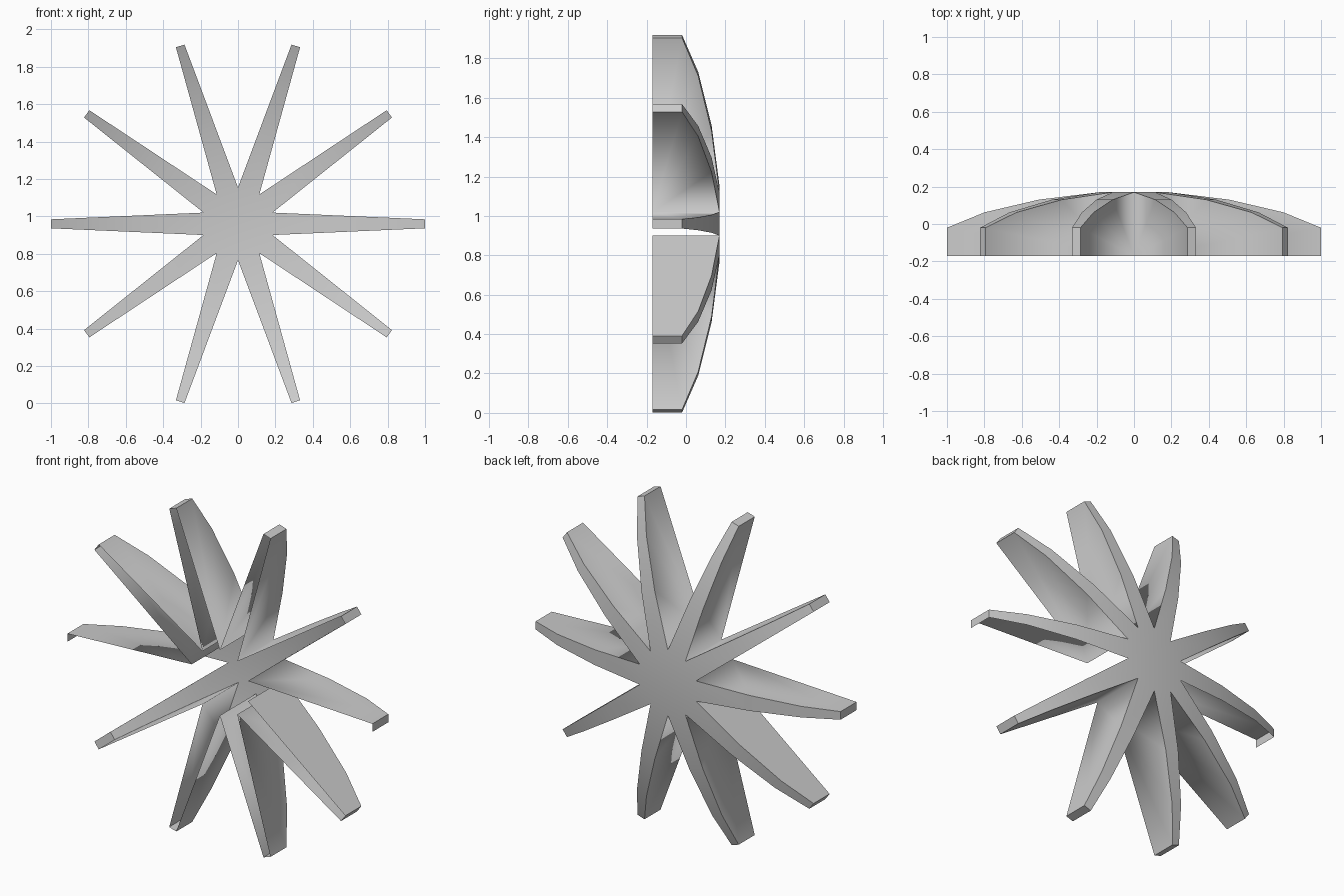
import bpy, bmesh, math

if "Cube" in bpy.data.objects:
    bpy.data.objects.remove(bpy.data.objects["Cube"])

N = 10                     # spokes
CZ = 0.96                  # hub height
R_VALLEY, R_TIP, TIP_HALF = 0.194, 1.0, 0.024
FRONT_Y = -0.17
STEP = 2 * math.pi / N
# (radius, y) of the crowned back face along a spoke
CROWN = [(0.51, 0.13), (0.8, 0.062), (R_TIP, -0.02)]
HUB_Y = 0.17

bm = bmesh.new()


def polar(angle, along, across, y):
    """Vertex at a distance along a spoke and an offset across it."""
    c, s = math.cos(angle), math.sin(angle)
    return bm.verts.new((along * c - across * s, y, CZ + along * s + across * c))


def valley(i, y):
    return polar((i + 0.5) * STEP, R_VALLEY, 0, y)


# Shared valley corners between the spokes
back = [valley(i, HUB_Y) for i in range(N)]
front = [valley(i, FRONT_Y) for i in range(N)]

# Flat hub cap
bm.faces.new(back)

v_along = R_VALLEY * math.cos(STEP / 2)
v_half = R_VALLEY * math.sin(STEP / 2)
sharp = []

for i in range(N):
    a = i * STEP
    sides = []
    for sgn, v in ((-1, (i - 1) % N), (1, i)):
        rim = [back[v]]
        for r, y in CROWN:
            t = (r - v_along) / (R_TIP - v_along)
            half = v_half + (TIP_HALF - v_half) * t
            rim.append(polar(a, r, sgn * half, y))
        low = polar(a, R_TIP, sgn * TIP_HALF, FRONT_Y)
        sides.append((rim, low, front[v]))
    (ra, la, fa), (rb, lb, fb) = sides
    # Crowned back face
    for k in range(len(ra) - 1):
        bm.faces.new((ra[k], ra[k + 1], rb[k + 1], rb[k]))
        sharp += [(ra[k], ra[k + 1]), (rb[k], rb[k + 1])]
    # Tip face
    bm.faces.new((ra[-1], la, lb, rb[-1]))
    sharp += [(ra[-1], rb[-1]), (ra[-1], la), (rb[-1], lb)]
    # Side walls, fanned from the valley; level spokes are open underneath
    for j, (rim, low, f) in enumerate(sides):
        if (i == 0 and j == 0) or (i == N // 2 and j == 1):
            continue
        chain = rim + [low]
        for p, q in zip(chain, chain[1:]):
            bm.faces.new((f, p, q) if j else (f, q, p))

bmesh.ops.recalc_face_normals(bm, faces=bm.faces)
for f in bm.faces:
    f.smooth = True
for p, q in sharp:
    e = bm.edges.get((p, q))
    if e:
        e.smooth = False

mesh = bpy.data.meshes.new("wheel_spokes")
bm.to_mesh(mesh)
bm.free()
obj = bpy.data.objects.new("wheel_spokes", mesh)
bpy.context.collection.objects.link(obj)
